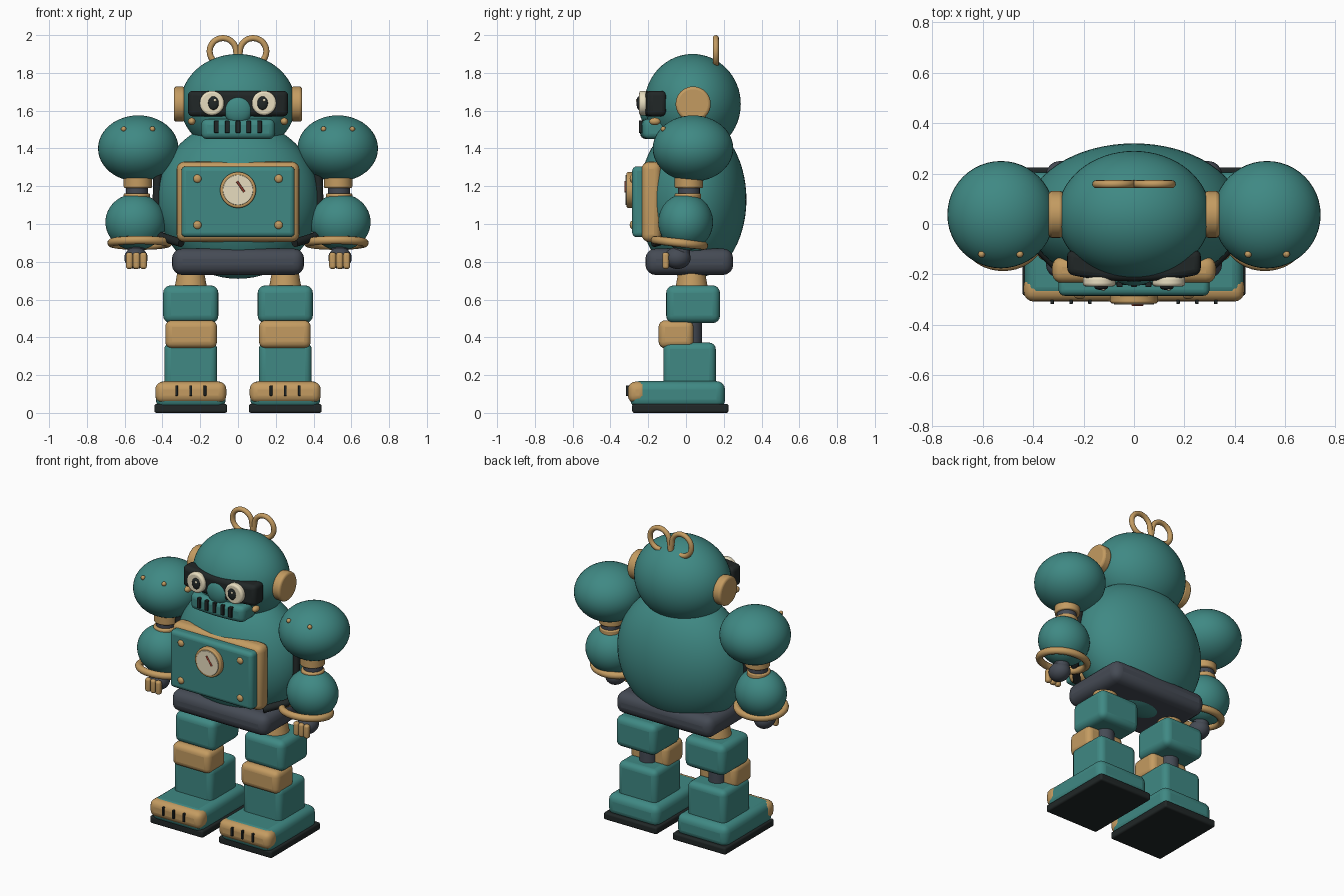
import bpy, bmesh, math
from mathutils import Matrix, Vector

if "Cube" in bpy.data.objects:
    bpy.data.objects.remove(bpy.data.objects["Cube"])

COLORS = {
    "teal": (0.05, 0.25, 0.23, 1), "gold": (0.55, 0.33, 0.12, 1),
    "steel": (0.06, 0.07, 0.09, 1), "black": (0.015, 0.02, 0.02, 1),
    "cream": (0.8, 0.72, 0.52, 1), "red": (0.3, 0.05, 0.03, 1),
}
MATS = {}
for key, col in COLORS.items():
    MATS[key] = bpy.data.materials.new(key)
    MATS[key].diffuse_color = col


def add(name, data, mat, loc=(0, 0, 0)):
    ob = bpy.data.objects.new(name, data)
    bpy.context.collection.objects.link(ob)
    ob.location = loc
    data.materials.append(MATS[mat])
    return ob


def from_bm(name, bm, mat, loc, bevel=0, segs=4):
    me = bpy.data.meshes.new(name)
    bm.to_mesh(me)
    bm.free()
    ob = add(name, me, mat, loc)
    if bevel:
        mod = ob.modifiers.new("Bevel", "BEVEL")
        mod.width, mod.segments = bevel, segs
        mod.limit_method = "ANGLE"
    bpy.ops.object.select_all(action="DESELECT")
    ob.select_set(True)
    bpy.context.view_layer.objects.active = ob
    bpy.ops.object.shade_smooth_by_angle(angle=math.radians(40))
    return ob


def box(name, mat, x, y, z, bevel=0.03, bend=0.0):
    """Rounded box from (min, max) ranges; bend curves it back along x."""
    size = [r[1] - r[0] for r in (x, y, z)]
    loc = [(r[0] + r[1]) / 2 for r in (x, y, z)]
    bm = bmesh.new()
    bmesh.ops.create_cube(bm, size=1)
    bmesh.ops.scale(bm, vec=size, verts=bm.verts)
    if bend:
        long = [e for e in bm.edges if abs(e.verts[0].co.x - e.verts[1].co.x) > 0.01]
        bmesh.ops.subdivide_edges(bm, edges=long, cuts=7, use_grid_fill=True)
        for v in bm.verts:
            v.co.y += bend * v.co.x ** 2
    return from_bm(name, bm, mat, loc, bevel)


def ball(name, mat, loc, radii, segs=48):
    bm = bmesh.new()
    bmesh.ops.create_uvsphere(bm, u_segments=segs, v_segments=segs // 2, radius=1)
    bmesh.ops.scale(bm, vec=radii, verts=bm.verts)
    return from_bm(name, bm, mat, loc)


def disc(name, mat, loc, r, depth, axis="Z", bevel=0.008, r2=None):
    bm = bmesh.new()
    bmesh.ops.create_cone(bm, cap_ends=True, segments=40, radius1=r,
                          radius2=r if r2 is None else r2, depth=depth)
    if axis != "Z":
        rot = Matrix.Rotation(math.pi / 2, 3, "Y" if axis == "X" else "X")
        bmesh.ops.rotate(bm, matrix=rot, verts=bm.verts)
    return from_bm(name, bm, mat, loc, bevel, 3)


def tube(name, mat, pts, r, cyclic=False):
    cu = bpy.data.curves.new(name, "CURVE")
    cu.dimensions = "3D"
    cu.bevel_depth, cu.bevel_resolution, cu.use_fill_caps = r, 4, True
    sp = cu.splines.new("POLY")
    sp.points.add(len(pts) - 1)
    for p, co in zip(sp.points, pts):
        p.co = (*co, 1)
    sp.use_cyclic_u = cyclic
    sp.use_smooth = True
    return add(name, cu, mat)


def span(c, h):
    return (c - h, c + h)


# Torso, head and belt
ball("torso", "teal", (0, 0.035, 1.13), (0.43, 0.285, 0.42), 64)
ball("head", "teal", (0, 0.035, 1.635), (0.305, 0.255, 0.265), 64)
box("belt", "steel", span(0, 0.35), (-0.215, 0.25), (0.73, 0.87), 0.055)

# Chest panel with gauge
box("chest_frame", "gold", span(0, 0.325), (-0.235, -0.13), (0.905, 1.33), 0.04)
box("chest_plate", "teal", span(0, 0.3), (-0.285, -0.2), (0.93, 1.305), 0.025)
disc("gauge_rim", "gold", (0, -0.295, 1.18), 0.095, 0.04, "Y")
disc("gauge_face", "cream", (0, -0.303, 1.18), 0.08, 0.034, "Y", 0.003)
tube("gauge_needle", "red", [(-0.005, -0.32, 1.225), (0.033, -0.32, 1.17)], 0.006)

# Mask, nose and mouth grille
box("mask", "black", span(0, 0.265), (-0.228, -0.13), (1.57, 1.705), 0.025, bend=0.4)
ball("nose", "teal", (0, -0.21, 1.605), (0.075, 0.035, 0.075))
box("mouth", "teal", span(0, 0.195), (-0.243, -0.1), (1.45, 1.555), 0.03, bend=0.5)
for i in range(-2, 3):
    box("mouth_slot", "black", span(i * 0.057, 0.012), (-0.25, -0.22), (1.482, 1.547), 0.004)

for s in (-1, 1):
    def sx(c, h):
        return span(s * c, h)

    # Eyes, cheek bolts and ears
    disc("eye", "cream", (s * 0.138, -0.228, 1.64), 0.065, 0.04, "Y", 0.012)
    ball("pupil", "black", (s * 0.13, -0.25, 1.64), (0.028, 0.012, 0.036), 24)
    ball("eye_glint", "cream", (s * 0.13 + 0.008, -0.26, 1.655), (0.008, 0.005, 0.008), 12)
    ball("cheek_bolt", "gold", (s * 0.245, -0.165, 1.543), (0.02, 0.03, 0.02), 20)
    disc("ear", "gold", (s * 0.31, 0.038, 1.635), 0.093, 0.06, "X", 0.015)

    # Curled antenna loop
    arc = [(0, 0.158, 1.84), (s * 0.004, 0.158, 1.88)]
    for k in range(29):
        a = math.radians(180 - k * 10)
        arc.append((s * (0.08 + 0.07 * math.cos(a)), 0.158, 1.914 + 0.07 * math.sin(a)))
    tube("antenna_loop", "gold", arc, 0.016)

    # Panel rivets and side straps
    for z in (0.995, 1.24):
        ball("panel_rivet", "gold", (s * 0.215, -0.284, z), (0.022, 0.014, 0.022), 20)
    tube("side_strap", "black", [(s * 0.425, 0.0, 1.27), (s * 0.43, -0.01, 1.1), (s * 0.425, -0.03, 0.95),
                                 (s * 0.4, -0.07, 0.93), (s * 0.3, -0.17, 0.9)], 0.023)

    # Arm
    ball("shoulder", "teal", (s * 0.528, 0.037, 1.4), (0.213, 0.213, 0.175))
    for x in (0.453, 0.605):
        ball("shoulder_rivet", "gold", (s * x, -0.12, 1.503), (0.014, 0.014, 0.014), 16)
    disc("upper_cuff", "gold", (s * 0.53, 0.015, 1.22), 0.075, 0.06)
    disc("elbow", "steel", (s * 0.535, 0.015, 1.175), 0.058, 0.07)
    disc("lower_cuff", "gold", (s * 0.535, 0.01, 1.14), 0.07, 0.045)
    ball("forearm", "teal", (s * 0.542, -0.002, 1.01), (0.16, 0.145, 0.15))
    ring = []
    for k in range(40):
        a = k * math.tau / 40
        ring.append((s * 0.52 + 0.15 * math.cos(a), -0.035 + 0.13 * math.sin(a),
                     0.9 - 0.015 * math.sin(a)))
    tube("wrist_ring", "gold", ring, 0.022, True)

    # Hand
    disc("wrist", "steel", (s * 0.54, -0.025, 0.87), 0.045, 0.08)
    ball("fist", "steel", (s * 0.54, -0.045, 0.82), (0.062, 0.07, 0.058), 32)
    for x in (0.501, 0.538, 0.575):
        box("finger", "gold", sx(x, 0.018), (-0.125, -0.09), (0.762, 0.85), 0.014)

    # Leg
    disc("hip", "gold", (s * 0.25, 0.03, 0.7), 0.088, 0.1, r2=0.07)
    box("thigh", "teal", sx(0.25, 0.146), (-0.105, 0.18), (0.475, 0.675), 0.04)
    disc("knee_joint", "steel", (s * 0.25, 0.03, 0.43), 0.055, 0.18)
    box("knee_guard", "gold", sx(0.248, 0.137), (-0.145, 0.04), (0.342, 0.49), 0.035)
    box("shin", "teal", sx(0.25, 0.14), (-0.12, 0.158), (0.12, 0.372), 0.035)

    # Foot
    box("foot", "teal", sx(0.25, 0.185), (-0.295, 0.207), (0.025, 0.168), 0.045)
    box("toe_cap", "gold", sx(0.25, 0.188), (-0.308, -0.205), (0.052, 0.165), 0.04)
    box("sole", "black", sx(0.25, 0.193), (-0.285, 0.225), (0.0, 0.048), 0.012)
    for x in (0.175, 0.25, 0.325):
        box("toe_slot", "black", sx(x, 0.007), (-0.318, -0.29), (0.09, 0.145), 0.003)

for m in bpy.data.materials:
    if m.users and not m.is_grease_pencil:
        m.use_nodes = True
        m.node_tree.nodes["Principled BSDF"].inputs["Base Color"].default_value = m.diffuse_color
